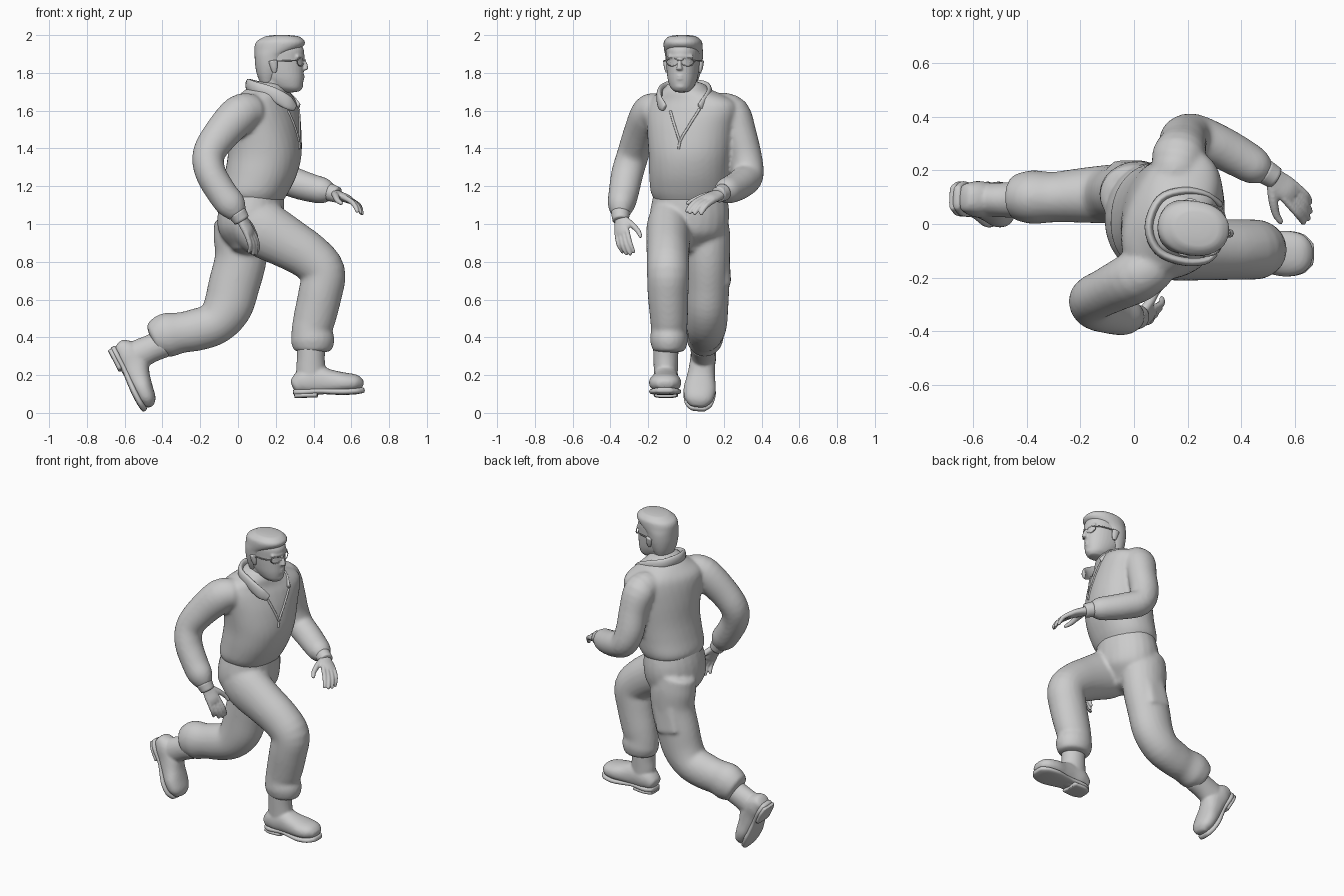
import bpy, bmesh
from math import sin, cos, pi, radians
from mathutils import Vector as V, Matrix
from mathutils.bvhtree import BVHTree


def catmull(p, sub):
    out = []
    for i in range(len(p) - 1):
        a, b, c, d = p[max(i - 1, 0)], p[i], p[i + 1], p[min(i + 2, len(p) - 1)]
        for k in range(sub):
            t = k / sub
            out.append([0.5 * (2 * q + (r - o) * t + (2 * o - 5 * q + 4 * r - s) * t * t
                        + (3 * q - o - 3 * r + s) * t ** 3) for o, q, r, s in zip(a, b, c, d)])
    return out + [list(p[-1])]


def tube(bm, pts, M=Matrix(), ref=(0, 1, 0), n=24, cap=0.4, sub=4, e=1.0, level=False):
    """Loft of rings: (x, y, z, half width along ref, half depth, twist degrees)."""
    P = catmull([tuple(p) + (0,) * (6 - len(p)) for p in pts], sub)
    C = [V(p[:3]) for p in P]
    tang = [V((0, 0, 1)) if level else (C[min(i + 1, len(C) - 1)] - C[max(i - 1, 0)]).normalized() for i in range(len(C))]
    rows = [(c, t, p[3], p[4], p[5]) for c, t, p in zip(C, tang, P)]

    def dome(row, s):
        c, t, a, b, w = row
        return [(c + t * s * cap * min(a, b) * sin(u), t, a * cos(u), b * cos(u), w) for u in (0.5, 1.0, 1.35)]
    rows = dome(rows[0], -1)[::-1] + rows + dome(rows[-1], 1)
    rings = []
    for c, t, a, b, w in rows:
        A = V(ref) - t * t.dot(V(ref))
        A.normalize()
        A = Matrix.Rotation(radians(w), 3, t) @ A
        B = t.cross(A)
        ring = []
        for k in range(n):
            u, v = cos(2 * pi * k / n), sin(2 * pi * k / n)
            u, v = [abs(q) ** e * (1 if q > 0 else -1) for q in (u, v)]
            ring.append(bm.verts.new(M @ (c + A * a * u + B * b * v)))
        rings.append(ring)
    for r, s in zip(rings, rings[1:]):
        for k in range(n):
            bm.faces.new((r[k], r[(k + 1) % n], s[(k + 1) % n], s[k]))
    bm.faces.new(rings[0][::-1])
    bm.faces.new(rings[-1])


def ball(bm, c, s, M=Matrix()):
    bmesh.ops.create_uvsphere(bm, u_segments=16, v_segments=10, radius=1,
                              matrix=M @ Matrix.Translation(c) @ Matrix.Diagonal((*s, 1)))


def make(name, bm, voxel=0, smooth=5):
    bmesh.ops.recalc_face_normals(bm, faces=bm.faces)
    me = bpy.data.meshes.new(name)
    bm.to_mesh(me)
    bm.free()
    for f in me.polygons:
        f.use_smooth = True
    ob = bpy.data.objects.new(name, me)
    bpy.context.collection.objects.link(ob)
    if voxel:
        m = ob.modifiers.new("blend", 'REMESH')
        m.mode, m.voxel_size, m.use_smooth_shade = 'VOXEL', voxel, True
        m = ob.modifiers.new("soften", 'SMOOTH')
        m.factor, m.iterations = 0.5, smooth


def frame(o, x, y, s=1):
    X = V(x).normalized()
    Z = X.cross(V(y)).normalized()
    return Matrix.Translation(o) @ Matrix((X, Z.cross(X), Z)).transposed().to_4x4() @ Matrix.Scale(s, 4)


# trousers: pelvis, front (right) leg, rear (left) leg, thigh pocket
bm = bmesh.new()
tube(bm, [(.06, 0, .88, .12, .10), (.06, .01, .96, .195, .165), (.07, .02, 1.06, .21, .175), (.085, .02, 1.17, .19, .16)])
tube(bm, [(.07, -.085, 1.03, .11, .14), (.14, -.09, .97, .12, .15), (.27, -.095, .895, .115, .135), (.38, -.095, .825, .113, .124),
          (.45, -.095, .745, .112, .118), (.435, -.095, .63, .108, .116), (.405, -.09, .50, .1, .112), (.39, -.09, .44, .096, .106),
          (.395, -.09, .385, .1, .116), (.395, -.09, .335, .088, .103)], cap=.2)
tube(bm, [(.0, .105, 1.03, .115, .13), (.015, .112, .94, .122, .145), (.015, .115, .82, .118, .138), (-.02, .115, .68, .115, .136),
          (-.055, .112, .56, .112, .13), (-.12, .11, .475, .108, .114), (-.22, .105, .44, .1, .112), (-.30, .10, .425, .094, .108),
          (-.38, .10, .41, .1, .118), (-.44, .10, .385, .085, .095)], cap=.2)
tube(bm, [(.015, .195, .84, .035, .075), (-.015, .202, .69, .037, .08)], e=.6, cap=.3)
make("trousers", bm, .011, 6)

# jacket: twisted torso with bloused waist, then both sleeves
bm = bmesh.new()
tube(bm, [(.085, .02, 1.125, .185, .155, -4), (.09, .02, 1.17, .207, .178, -5), (.12, .02, 1.26, .215, .19, -8),
          (.142, .025, 1.37, .223, .192, -12), (.143, .03, 1.5, .24, .182, -19), (.14, .035, 1.6, .258, .164, -24),
          (.14, .033, 1.655, .235, .145, -24), (.15, .01, 1.70, .15, .12, -18), (.155, .0, 1.72, .115, .1, -10)],
     n=32, e=.92, level=True)
torso = BVHTree.FromBMesh(bm)
tube(bm, [(.08, -.15, 1.60, .09, .09), (.01, -.195, 1.58, .098, .105), (-.09, -.245, 1.475, .088, .095), (-.155, -.28, 1.37, .085, .086),
          (-.145, -.31, 1.27, .085, .082), (-.085, -.33, 1.165, .08, .08), (-.035, -.343, 1.1, .072, .078), (-.005, -.347, 1.055, .05, .055)])
tube(bm, [(.15, .18, 1.605, .09, .09), (.165, .25, 1.585, .09, .1), (.18, .29, 1.47, .085, .09), (.187, .32, 1.345, .084, .088),
          (.225, .325, 1.255, .085, .082), (.31, .292, 1.215, .08, .08), (.39, .25, 1.19, .076, .075), (.455, .212, 1.175, .068, .068),
          (.49, .192, 1.165, .046, .046)])
make("jacket", bm, .011, 6)

# folded collar, lapel edges and zip laid on the chest
bm = bmesh.new()
tube(bm, [(.298, -.115, 1.615, .022, .012), (.26, -.138, 1.645, .036, .014), (.18, -.138, 1.69, .036, .016), (.09, -.10, 1.72, .034, .016),
          (.055, -.01, 1.735, .034, .016), (.095, .09, 1.725, .034, .016), (.18, .122, 1.70, .036, .016), (.265, .112, 1.66, .036, .014),
          (.318, .075, 1.62, .022, .012)], ref=(0, 0, 1), n=16)
make("collar", bm)
bm = bmesh.new()
for a, b in (((.30, -.10, 1.61), (.36, -.045, 1.44)), ((.33, .07, 1.61), (.36, -.045, 1.44)), ((.36, -.045, 1.44), (.36, -.05, 1.40))):
    line = [torso.find_nearest(V(a).lerp(V(b), k / 5))[0] for k in range(6)]
    tube(bm, [(*p, .007, .007) for p in line], n=8, sub=2)
make("lapel_edges_and_zip", bm)

# undershirt neckline
bm = bmesh.new()
tube(bm, [(.16, -.01, 1.64, .095, .115), (.18, -.012, 1.69, .088, .1), (.19, -.014, 1.71, .078, .084)])
make("undershirt", bm)

# head, in its own frame turned slightly to the right
H = Matrix.Translation((.215, -.015, 0)) @ Matrix.Rotation(radians(-8), 4, 'Z')
bm = bmesh.new()
tube(bm, [(.145, 0, 1.62, .075, .08), (.175, -.01, 1.70, .068, .075), (.195, -.015, 1.78, .066, .07)])
tube(bm, [(.058, 0, 1.708, .046, .06), (.046, 0, 1.725, .062, .08), (.025, 0, 1.765, .077, .108), (.012, 0, 1.81, .084, .122),
          (.006, 0, 1.865, .088, .128), (.004, 0, 1.92, .09, .131), (.004, 0, 1.955, .08, .11)], H, n=32, e=.93, level=True, cap=.25)
tube(bm, [(.13, 0, 1.868, .009, .012), (.142, 0, 1.84, .012, .014), (.145, 0, 1.82, .019, .014)], H, n=12)
tube(bm, [(.105, -.062, 1.885, .012, .012), (.128, 0, 1.888, .013, .01), (.105, .062, 1.885, .012, .012)], H, ref=(1, 0, 0), n=12)
for z in (1.783, 1.769):
    tube(bm, [(.117, -.026, z, .007, .005), (.13, 0, z, .01, .007), (.117, .026, z, .007, .005)], H, ref=(1, 0, 0), n=10)
ball(bm, (.106, 0, 1.73), (.025, .034, .02), H)
make("head_and_neck", bm, .006, 3)

bm = bmesh.new()
for s in (-1, 1):
    tube(bm, [(-.01, s * .088, 1.805, .008, .012), (-.012, s * .093, 1.83, .011, .019), (-.016, s * .097, 1.862, .012, .024)], H, n=14)
make("ears", bm)

# hair: flat-topped cap, full round the back
bm = bmesh.new()
tube(bm, [(-.055, 0, 1.745, .066, .042), (-.05, 0, 1.79, .083, .064), (-.042, 0, 1.84, .095, .082), (-.035, 0, 1.89, .1, .092),
          (-.008, 0, 1.925, .102, .12), (.006, 0, 1.95, .102, .132), (.012, 0, 1.97, .098, .126), (.018, 0, 1.988, .08, .1)],
     H, n=32, e=.92, cap=.16, level=True)
make("hair", bm, .007, 4)

# glasses: rims, bridge, temples, and eyes behind them
bm = bmesh.new()
for s in (-1, 1):
    rim = [(.135 - .012 * (cos(k * pi / 6) + 1), s * (.042 + .032 * cos(k * pi / 6)), 1.858 + .021 * sin(k * pi / 6), .003, .003)
           for k in range(13)]
    tube(bm, rim, H, ref=(1, 0, 0), n=6, sub=2)
    tube(bm, [(.11, s * .074, 1.865, .003, .004), (.08, s * .092, 1.865, .003, .004), (-.01, s * .1, 1.862, .003, .004)], H, n=6)
    ball(bm, (.106, s * .04, 1.858), (.012, .016, .009), H)
tube(bm, [(.135, -.012, 1.865, .003, .003), (.145, 0, 1.868, .003, .003), (.135, .012, 1.865, .003, .003)], H, ref=(1, 0, 0), n=6)
make("glasses_and_eyes", bm)


# hands: palm, four curled fingers, thumb
def hand(name, M, curl):
    bm = bmesh.new()
    tube(bm, [(-.05, 0, 0, .03, .027), (0, 0, 0, .031, .025), (.04, .002, 0, .04, .022), (.075, 0, 0, .042, .02),
              (.1, 0, curl * .004, .04, .016)], M, n=18)
    for k, ln in enumerate((.07, .09, .1, .095)):
        y = -.03 + .02 * k
        tube(bm, [(.08, y, 0, .012, .014), (.10 + ln * .45, y * 1.1, curl * .01, .012, .0125),
                  (.10 + ln * .8, y * 1.1, curl * .026, .011, .011), (.10 + ln, y * 1.1, curl * .042, .009, .009)], M, n=10, cap=1)
    tube(bm, [(.02, .02, 0, .02, .018), (.06, .055, curl * .012, .016, .016), (.1, .078, curl * .028, .013, .013),
              (.13, .085, curl * .035, .01, .01)], M, n=10, cap=1)
    make(name, bm, .0055, 2)


hand("right_hand", frame((.012, -.347, 1.035), (.52, .08, -.85), (.5, .85, .3), 1.06), -1)
hand("left_hand", frame((.512, .182, 1.157), (.19, -.175, -.065), (-.55, -.6, .25), 1.14), 1)

# sleeve wristbands
bm = bmesh.new()
tube(bm, [(-.005, -.347, 1.06, .05, .05), (.02, -.346, 1.02, .043, .043)], cap=.15)
tube(bm, [(.485, .196, 1.168, .047, .047), (.525, .172, 1.155, .042, .042)], cap=.15)
make("wristbands", bm)


# boots: upper with shaft, welted sole, heel block
def boot(name, M):
    bm = bmesh.new()
    tube(bm, [(.012, 0, .065, .053, .045), (.06, 0, .085, .067, .07), (.13, 0, .09, .068, .077), (.2, 0, .08, .075, .064),
              (.27, 0, .074, .086, .054), (.33, 0, .07, .075, .045), (.36, 0, .062, .048, .027)], M, e=.9)
    tube(bm, [(.095, 0, .08, .064, .075), (.095, 0, .15, .064, .078), (.097, 0, .21, .066, .074), (.1, 0, .28, .068, .078)],
         M, cap=.1)
    make(name + "_upper", bm, .008, 4)
    bm = bmesh.new()
    tube(bm, [(.006, 0, .032, .045, .016), (.05, 0, .032, .065, .017), (.14, 0, .034, .062, .016), (.2, 0, .03, .072, .017),
              (.27, 0, .027, .085, .018), (.335, 0, .028, .074, .017), (.368, 0, .032, .045, .015)], M, e=.65, cap=.6)
    tube(bm, [(.006, 0, .014, .045, .014), (.05, 0, .014, .064, .014), (.125, 0, .014, .06, .014)], M, e=.6, cap=.2)
    make(name + "_sole", bm)


boot("right_boot", frame((.295, -.105, .078), (1, -.02, .03), (0, 1, 0)))
boot("left_boot", frame((-.69, .10, .332), (.45, -.10, -.89), (.05, 1, -.09)))
